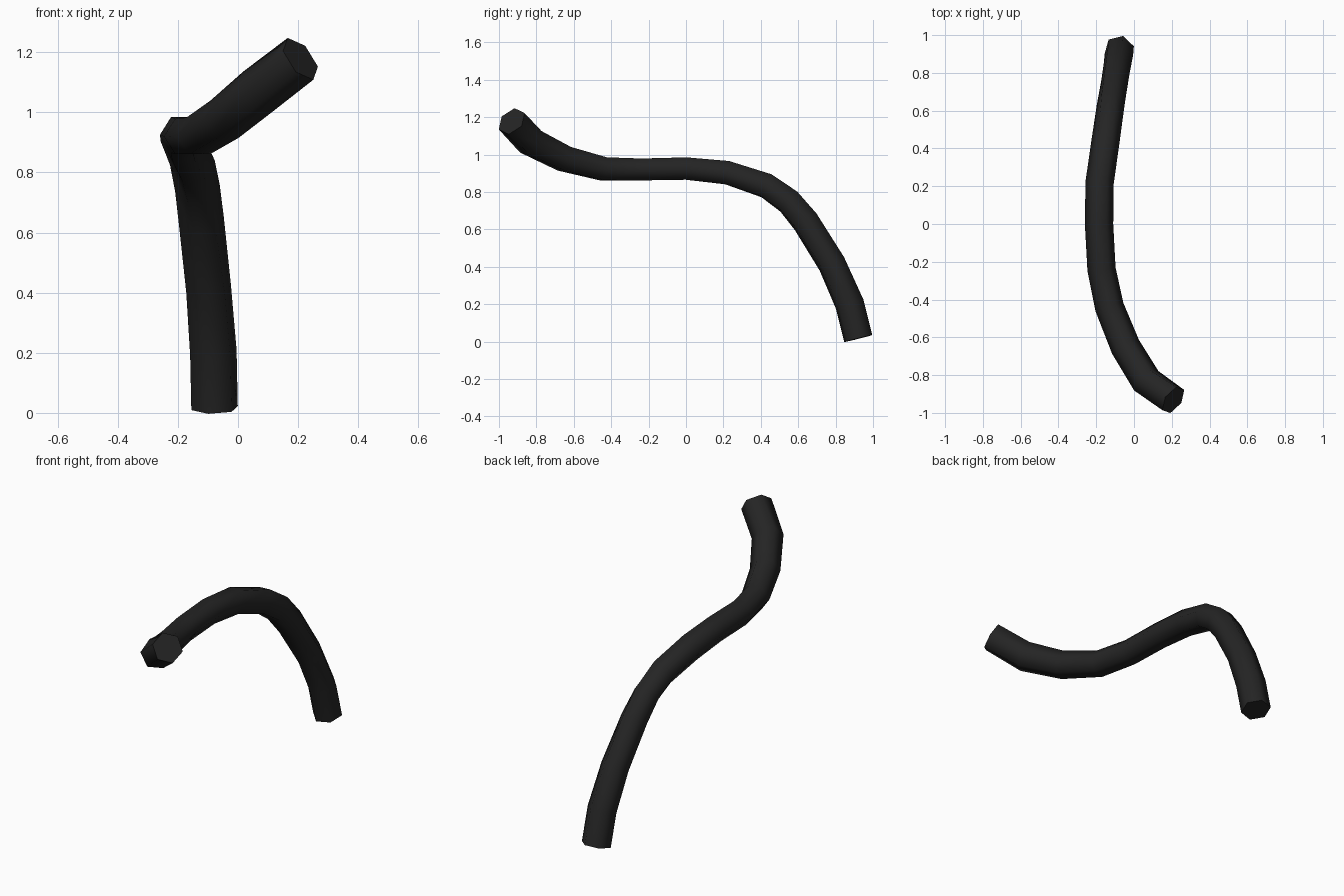
import bpy, bmesh, math
from mathutils import Vector

if "Cube" in bpy.data.objects:
    bpy.data.objects.remove(bpy.data.objects["Cube"])

# Centreline of the bent tube: x, y, z, radius, height scale, twist in degrees
PATH = [
    (0.208, -0.932, 1.178, 0.083, 1.00, 15),
    (0.065, -0.830, 1.068, 0.083, 1.00, 15),
    (-0.045, -0.650, 0.977, 0.080, 0.95, 10),
    (-0.130, -0.440, 0.923, 0.077, 0.92, 4),
    (-0.172, -0.240, 0.920, 0.075, 0.90, 0),
    (-0.185, 0.000, 0.925, 0.075, 0.92, 0),
    (-0.182, 0.220, 0.903, 0.075, 0.97, 0),
    (-0.152, 0.430, 0.833, 0.075, 1.00, 3),
    (-0.135, 0.550, 0.748, 0.075, 1.02, 6),
    (-0.122, 0.640, 0.640, 0.076, 1.02, 10),
    (-0.098, 0.780, 0.415, 0.077, 1.00, 15),
    (-0.082, 0.875, 0.200, 0.080, 1.00, 15),
    (-0.078, 0.921, 0.016, 0.080, 1.00, 15),
]
SIDES = 6


def sweep(name, path):
    pts = [Vector(p[:3]) for p in path]
    bm = bmesh.new()
    rings = []
    for i, (_, _, _, radius, squash, twist) in enumerate(path):
        ahead = pts[min(i + 1, len(pts) - 1)] - pts[i]
        behind = pts[i] - pts[max(i - 1, 0)]
        t = (ahead.normalized() + behind.normalized()).normalized()
        side = Vector((1, 0, 0))
        side = (side - t * side.dot(t)).normalized()
        up = side.cross(t)
        ring = []
        for k in range(SIDES):
            a = math.radians(twist) + math.tau * k / SIDES
            ring.append(bm.verts.new(pts[i] + radius * (side * math.cos(a) + up * squash * math.sin(a))))
        rings.append(ring)
    # Tube walls
    for r0, r1 in zip(rings, rings[1:]):
        for k in range(SIDES):
            n = (k + 1) % SIDES
            bm.faces.new((r0[k], r0[n], r1[n], r1[k])).smooth = True
    # Flat end caps
    for ring in (rings[0], rings[-1]):
        bm.faces.new(ring)
    bmesh.ops.recalc_face_normals(bm, faces=bm.faces)
    for e in bm.edges:
        if any(len(f.verts) == SIDES for f in e.link_faces):
            e.smooth = False
    mesh = bpy.data.meshes.new(name)
    bm.to_mesh(mesh)
    bm.free()
    obj = bpy.data.objects.new(name, mesh)
    bpy.context.collection.objects.link(obj)
    return obj


tube = sweep("bent_tube", PATH)

# Near-black rubber
mat = bpy.data.materials.new("black_rubber")
mat.diffuse_color = (0.018, 0.018, 0.018, 1)
mat.use_nodes = True
mat.node_tree.nodes["Principled BSDF"].inputs["Base Color"].default_value = mat.diffuse_color
tube.data.materials.append(mat)
